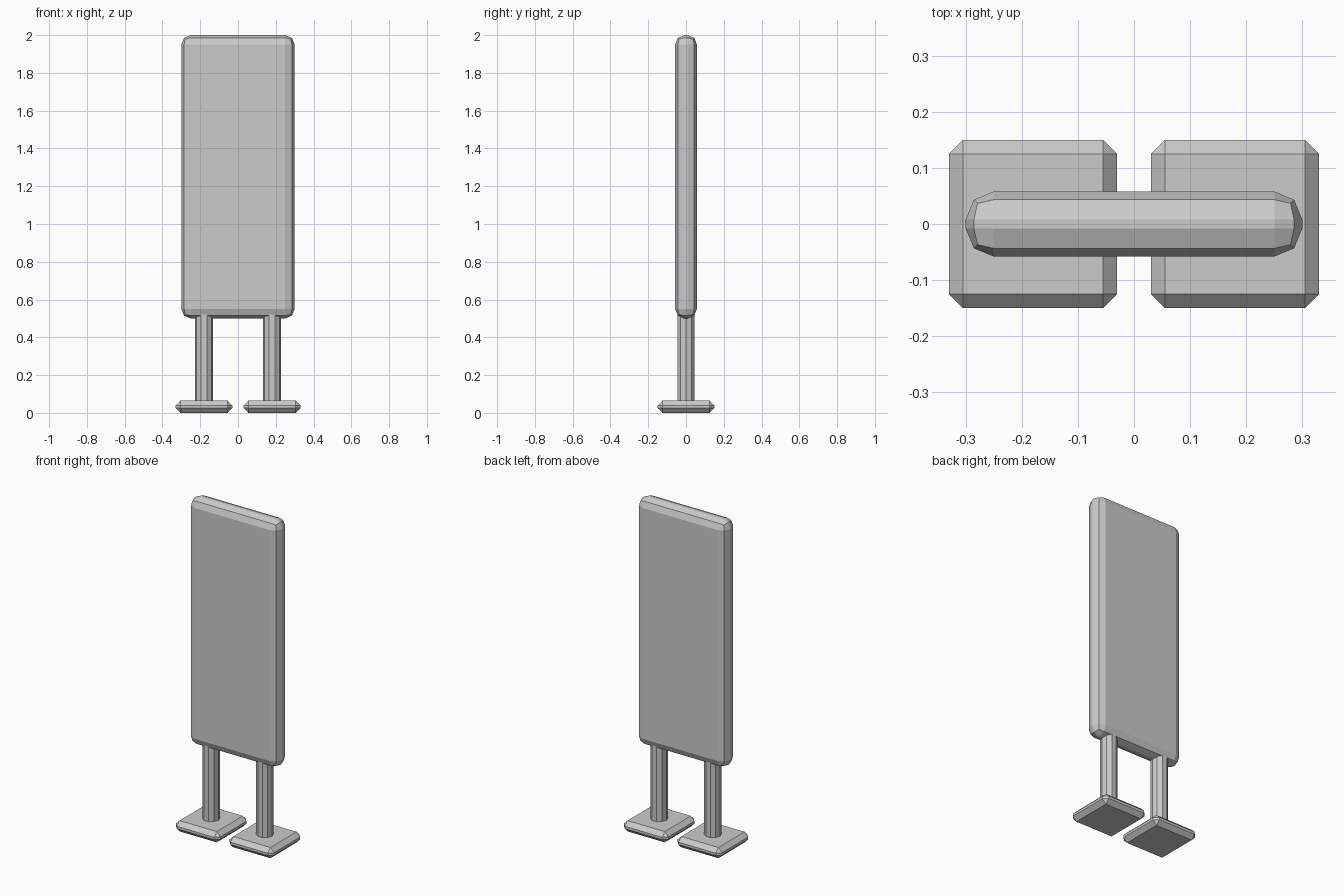
import bpy
import math

cube = bpy.data.objects.get("Cube")
if cube:
    bpy.data.objects.remove(cube, do_unlink=True)

grey = bpy.data.materials.new("plain grey")
grey.use_nodes = True
grey.diffuse_color = (0.6, 0.6, 0.6, 1)
grey.node_tree.nodes["Principled BSDF"].inputs["Base Color"].default_value = (0.6, 0.6, 0.6, 1)


def bevelled_box(name, centre, size, width, segments):
    bpy.ops.mesh.primitive_cube_add(size=1, location=centre)
    box = bpy.context.object
    box.name = name
    box.scale = size
    bpy.ops.object.transform_apply(location=False, rotation=False, scale=True)
    bevel = box.modifiers.new("rounded edges", "BEVEL")
    bevel.width = width
    bevel.segments = segments
    box.data.materials.append(grey)
    return box


# Tall panel with rounded edges
bevelled_box("panel", (0, 0, 1.25), (0.6, 0.116, 1.5), 0.05, 2)

# A foot and a post on each side
for side, x in (("left", 0.18), ("right", -0.18)):
    bevelled_box(side + "_foot", (x, 0, 0.0325), (0.3, 0.3, 0.065), 0.025, 1)
    bpy.ops.mesh.primitive_cylinder_add(
        vertices=10, radius=0.048, depth=0.5, location=(x, 0, 0.29),
        rotation=(0, 0, math.radians(18)))
    post = bpy.context.object
    post.name = side + "_post"
    post.data.materials.append(grey)
